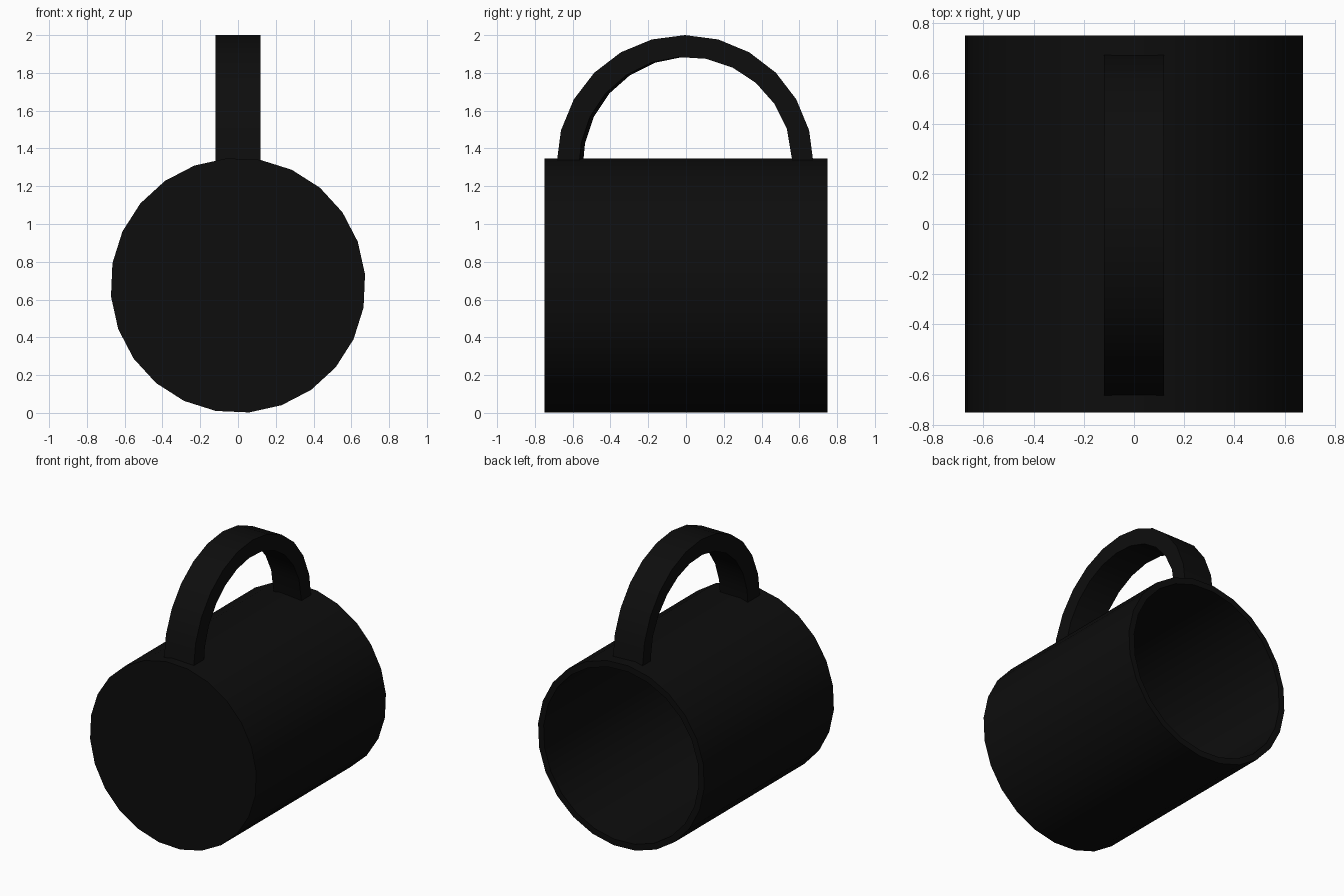
import bpy, bmesh, math

if "Cube" in bpy.data.objects:
    bpy.data.objects.remove(bpy.data.objects["Cube"])

black = bpy.data.materials.new("black")
black.diffuse_color = (0.004, 0.004, 0.004, 1)
black.use_nodes = True
black.node_tree.nodes["Principled BSDF"].inputs["Base Color"].default_value = black.diffuse_color


def finish(name, bm):
    bmesh.ops.recalc_face_normals(bm, faces=bm.faces)
    mesh = bpy.data.meshes.new(name)
    bm.to_mesh(mesh)
    bm.free()
    obj = bpy.data.objects.new(name, mesh)
    bpy.context.collection.objects.link(obj)
    mesh.materials.append(black)
    bpy.ops.object.select_all(action='DESELECT')
    bpy.context.view_layer.objects.active = obj
    obj.select_set(True)
    bpy.ops.object.shade_smooth_by_angle(angle=math.radians(30))
    return obj


def bridge(bm, a, b):
    n = len(a)
    for i in range(n):
        j = (i + 1) % n
        bm.faces.new((a[i], a[j], b[j], b[i]))


# Cup body lying along y: closed at the front, hollow and open at the back
SIDES, R = 24, 0.675
bm = bmesh.new()
rings = []
for y, r in [(-0.75, R), (0.75, R), (0.75, R - 0.045), (-0.70, R - 0.045)]:
    angles = [math.radians(5 + 360 * i / SIDES) for i in range(SIDES)]
    rings.append([bm.verts.new((r * math.sin(a), y, R - r * math.cos(a))) for a in angles])
for a, b in zip(rings, rings[1:]):
    bridge(bm, a, b)
bm.faces.new(rings[0])
bm.faces.new(rings[-1])
finish("cup_body", bm)

# Arched flat-band handle, its ends sunk into the cup wall
STEPS, HALF_W, CZ = 12, 0.12, 1.32
bm = bmesh.new()
sections = []
for k in range(STEPS + 1):
    out = math.radians(15 * k)
    inn = math.radians(0 if k == 0 else min(180, 15 * k + 4))
    section = []
    for x, r, cy, a in [(-HALF_W, 0.68, -0.005, out), (HALF_W, 0.68, -0.005, out),
                        (HALF_W, 0.565, 0.0, inn), (-HALF_W, 0.565, 0.02, inn)]:
        section.append(bm.verts.new((x, cy + r * math.cos(a), CZ + r * math.sin(a))))
    sections.append(section)
for a, b in zip(sections, sections[1:]):
    bridge(bm, a, b)
bm.faces.new(sections[0])
bm.faces.new(sections[-1])
finish("handle", bm)
